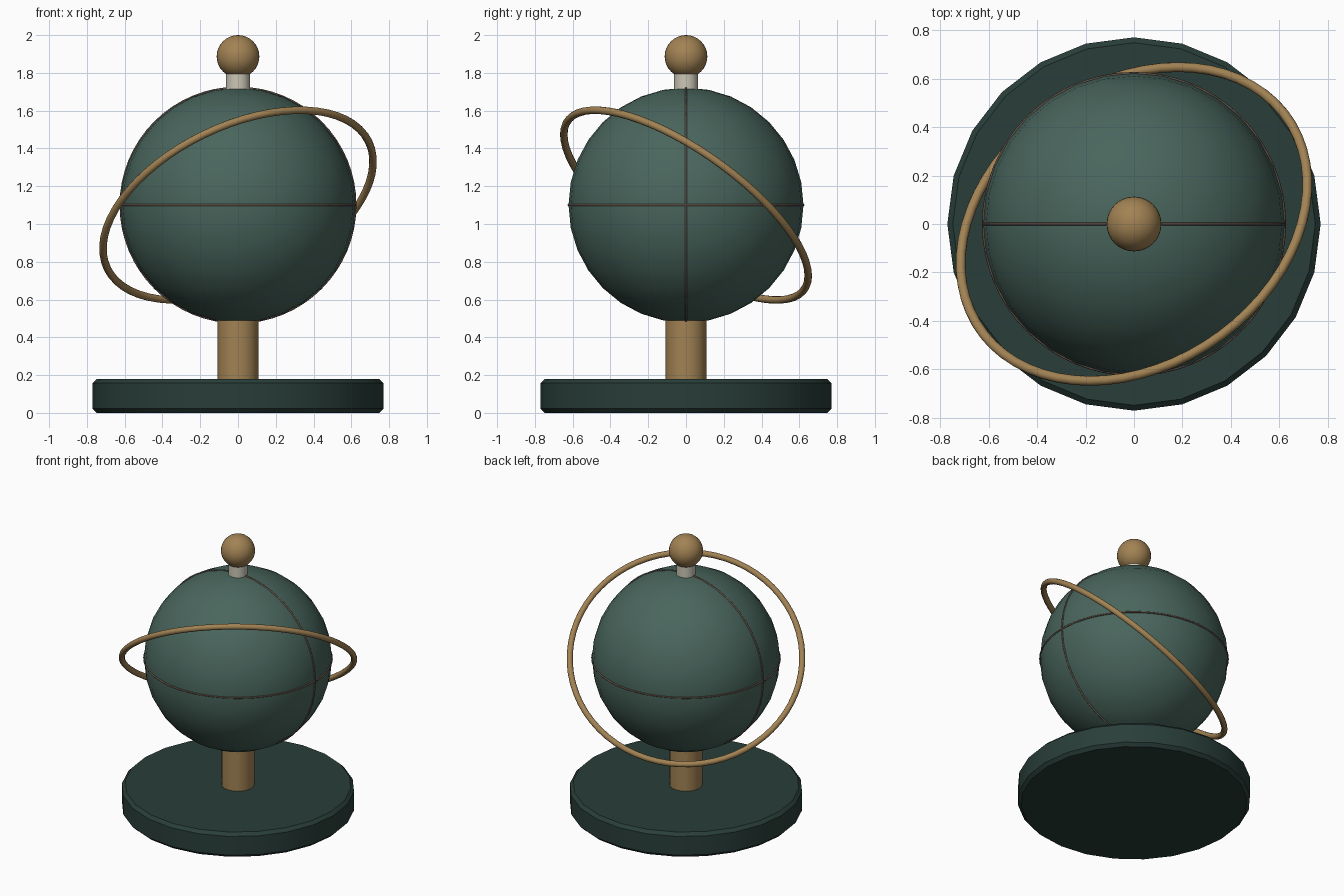
import bpy, bmesh
from math import radians

if "Cube" in bpy.data.objects:
    bpy.data.objects.remove(bpy.data.objects["Cube"])


def material(name, rgb):
    m = bpy.data.materials.new(name)
    m.diffuse_color = (*rgb, 1)
    m.use_nodes = True
    m.node_tree.nodes["Principled BSDF"].inputs["Base Color"].default_value = m.diffuse_color
    return m


DARK = material("dark_green", (0.022, 0.048, 0.041))
GREEN = material("green", (0.066, 0.130, 0.108))
BRASS = material("brass", (0.36, 0.225, 0.088))
IVORY = material("ivory", (0.60, 0.57, 0.47))
LINE = material("line_brown", (0.13, 0.09, 0.07))


def finish(name, mat, angle=30):
    ob = bpy.context.object
    ob.name = name
    ob.data.materials.append(mat)
    bpy.ops.object.shade_smooth_by_angle(angle=radians(angle))
    return ob


def cylinder(name, r, z0, z1, mat, sides=24, chamfer=0):
    bpy.ops.mesh.primitive_cylinder_add(vertices=sides, radius=r, depth=z1 - z0,
                                        location=(0, 0, (z0 + z1) / 2))
    if chamfer:
        me = bpy.context.object.data
        bm = bmesh.new()
        bm.from_mesh(me)
        rims = [e for e in bm.edges if e.calc_face_angle() > radians(60)]
        bmesh.ops.bevel(bm, geom=rims, offset=chamfer, segments=1, affect='EDGES')
        bm.to_mesh(me)
        bm.free()
    return finish(name, mat)


def sphere(name, r, z, mat, segments=32, rings=16):
    bpy.ops.mesh.primitive_uv_sphere_add(segments=segments, ring_count=rings,
                                         radius=r, location=(0, 0, z))
    return finish(name, mat)


def ring(name, major, minor, mat, rotation=(0, 0, 0), sides=8):
    bpy.ops.mesh.primitive_torus_add(major_radius=major, minor_radius=minor,
                                     major_segments=64, minor_segments=sides,
                                     location=(0, 0, CENTRE),
                                     rotation=[radians(a) for a in rotation])
    return finish(name, mat, 60)


CENTRE = 1.10

# Stand
cylinder("base", 0.77, 0, 0.18, DARK, chamfer=0.022)
cylinder("column", 0.108, 0.17, 0.52, BRASS)

# Globe with its two thin line rings
sphere("globe", 0.622, CENTRE, GREEN)
ring("equator_line", 0.621, 0.006, LINE)
ring("meridian_line", 0.621, 0.006, LINE, (90, 0, 0))

# Tilted orbit ring
ring("orbit_ring", 0.769, 0.02, BRASS, (-32.7, -25.9, 0), 12)

# Finial on top
cylinder("finial_collar", 0.063, 1.68, 1.82, IVORY)
sphere("finial_ball", 0.113, 1.887, BRASS)
